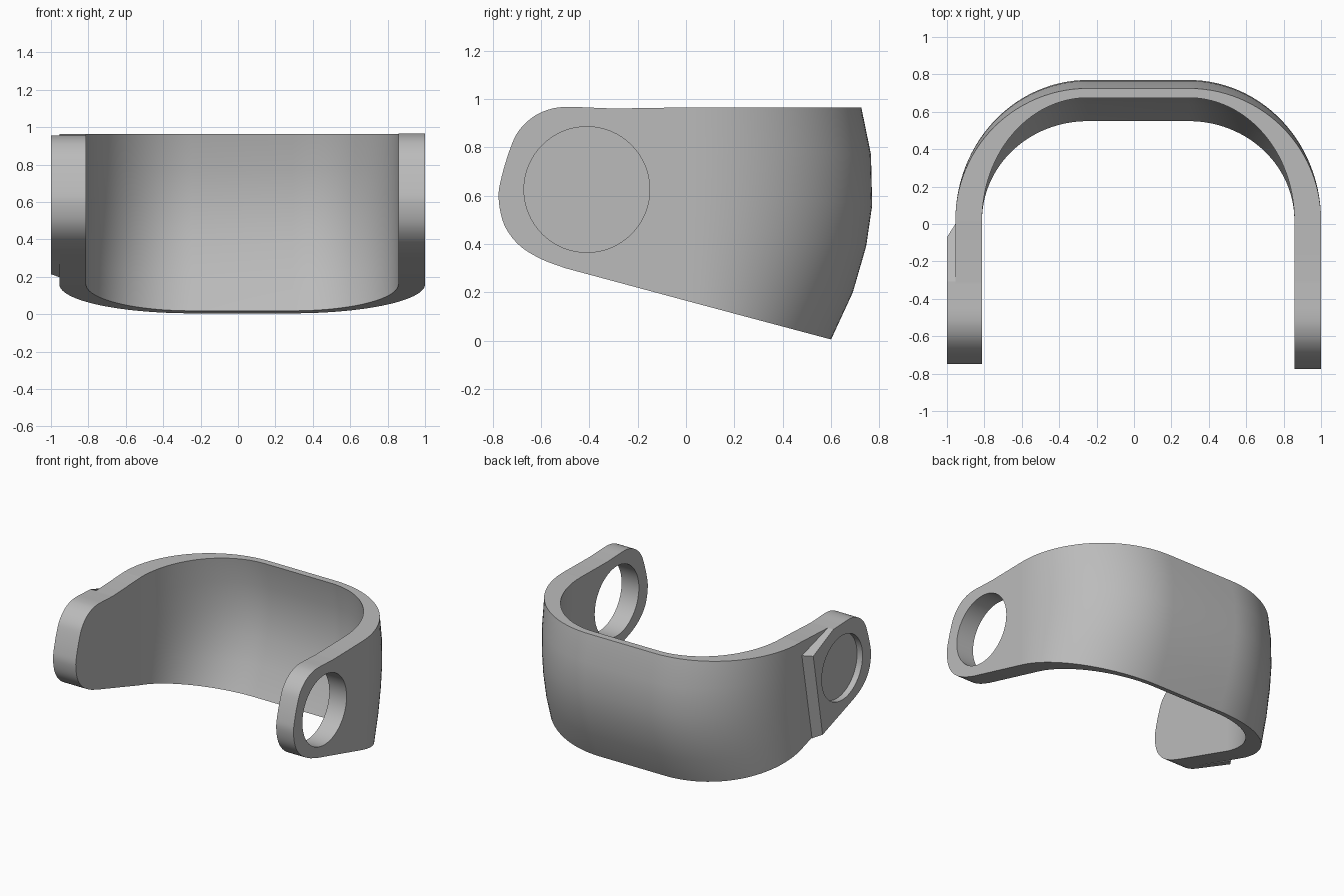
import bpy, bmesh, math
from mathutils import Vector

cube = bpy.data.objects.get("Cube")
if cube:
    bpy.data.objects.remove(cube, do_unlink=True)

grey = bpy.data.materials.new("plain grey")
grey.use_nodes = True
grey.diffuse_color = (0.5, 0.5, 0.5, 1)
grey.node_tree.nodes["Principled BSDF"].inputs["Base Color"].default_value = (0.5, 0.5, 0.5, 1)

MID_X = 0.0225            # centre of the band
JOIN_Y = 0.02             # where the straight arms meet the curved band
HOLE = Vector((-0.41, 0.625))


def finish(name, bm, angle=30):
    bmesh.ops.recalc_face_normals(bm, faces=bm.faces)
    mesh = bpy.data.meshes.new(name)
    bm.to_mesh(mesh)
    bm.free()
    mesh.materials.append(grey)
    mesh.shade_smooth()
    mesh.set_sharp_from_angle(angle=math.radians(angle))
    obj = bpy.data.objects.new(name, mesh)
    bpy.context.collection.objects.link(obj)
    return obj


def smooth_path(pts, steps=5):
    """Rounded path through a few (y, z) points."""
    p = [Vector(q) for q in pts]
    p = [p[0] * 2 - p[1]] + p + [p[-1] * 2 - p[-2]]
    out = []
    for a, b, c, d in zip(p, p[1:], p[2:], p[3:]):
        for i in range(steps):
            t = i / steps
            out.append(0.5 * (2 * b + (c - a) * t + (2 * a - 5 * b + 4 * c - d) * t * t
                              + (3 * b - a - 3 * c + d) * t ** 3))
    return out[:-steps + 1] if len(out) > steps * (len(pts) - 1) else out + [p[-2]]


def prism(name, x0, x1, outline0, outline1=None):
    """Plate lying across x; a second outline gives it bevelled sides."""
    bm = bmesh.new()
    a = [bm.verts.new((x0, y, z)) for y, z in outline0]
    b = [bm.verts.new((x1, y, z)) for y, z in (outline1 or outline0)]
    bm.faces.new(a)
    bm.faces.new(b[::-1])
    n = len(a)
    for i in range(n):
        j = (i + 1) % n
        bm.faces.new((a[i], b[i], b[j], a[j]))
    return finish(name, bm)


def cut_hole(obj, radius):
    circle = [HOLE + radius * Vector((math.cos(k * math.tau / 64), math.sin(k * math.tau / 64)))
              for k in range(64)]
    x = [v.co.x for v in obj.data.vertices]
    cutter = prism("hole_cutter", min(x) - 0.1, max(x) + 0.1, circle)
    mod = obj.modifiers.new("hole", 'BOOLEAN')
    mod.object, mod.operation, mod.solver = cutter, 'DIFFERENCE', 'EXACT'
    dg = bpy.context.evaluated_depsgraph_get()
    mesh = bpy.data.meshes.new_from_object(obj.evaluated_get(dg))
    obj.modifiers.clear()
    obj.data = mesh
    mesh.shade_smooth()
    mesh.set_sharp_from_angle(angle=math.radians(30))
    bpy.data.objects.remove(cutter, do_unlink=True)


# Curved band: back profile swept round a flat-backed arch
profile = [(0.6, 0.005), (0.69, 0.2), (0.745, 0.39), (0.77, 0.56), (0.765, 0.77), (0.725, 0.965)]
arm_bottom, top, wall = 0.16, 0.965, 0.05
flat_half, outer_half, inner_half = 0.27, 0.9775, 0.835
STEPS = 28


def arch(half, inset):
    """Columns of points from the left arm round the back to the right arm."""
    columns = []
    for side in (1, -1):
        part = []
        for k in range(STEPS + 1):
            a = k / STEPS * math.pi / 2
            x = MID_X + side * (flat_half + (half - flat_half) * math.cos(a))
            s = math.sin(a)
            col = []
            for y, z in profile:
                f = (z - profile[0][1]) / (top - profile[0][1])
                z_arm = arm_bottom + (top - arm_bottom) * f
                back_z = z + (inset * 0.268 * (1 - f))
                col.append((x, JOIN_Y + (y - inset - JOIN_Y) * s, z_arm + (back_z - z_arm) * s))
            part.append(col)
        columns += part if side == 1 else part[::-1]
    return columns


bm = bmesh.new()
loops = []
for o, i in zip(arch(outer_half, 0), arch(inner_half, wall)):
    loops.append([bm.verts.new(p) for p in o + i[::-1]])
for a, b in zip(loops, loops[1:]):
    for k in range(len(a)):
        m = (k + 1) % len(a)
        bm.faces.new((a[k], a[m], b[m], b[k]))
finish("curved_band", bm, 35)

# Rounded ear outline shared by both arms
ear = smooth_path([(-0.5, 0.3), (-0.6, 0.338), (-0.69, 0.395), (-0.752, 0.48), (-0.775, 0.59),
                   (-0.762, 0.68), (-0.725, 0.8), (-0.69, 0.87), (-0.63, 0.927), (-0.56, 0.958),
                   (-0.49, 0.967), (-0.4, 0.964), (-0.3, 0.96)])
small_ear = [HOLE + (p - HOLE) * Vector((0.93, 0.97)).x if p.y < 0.6 else
             HOLE + Vector(((p.x - HOLE.x) * 0.93, (p.y - HOLE.y) * 0.97)) for p in ear]
arm_end = [(JOIN_Y, top), (JOIN_Y, arm_bottom)]

# Left arm with a hole right through
left_arm = prism("left_arm", MID_X + inner_half, MID_X + outer_half, ear + arm_end)
cut_hole(left_arm, 0.26)

# Right arm, solid, with a raised ring plate that forms a blind pocket
prism("right_arm", MID_X - outer_half, MID_X - inner_half, small_ear + arm_end)
face_end = [(-0.07, 0.84), (-0.18, 0.214)]
base_end = [(0.0, 0.86), (-0.12, 0.198)]
boss = prism("right_boss", -1.0, MID_X - outer_half, small_ear + face_end, small_ear + base_end)
cut_hole(boss, 0.24)
